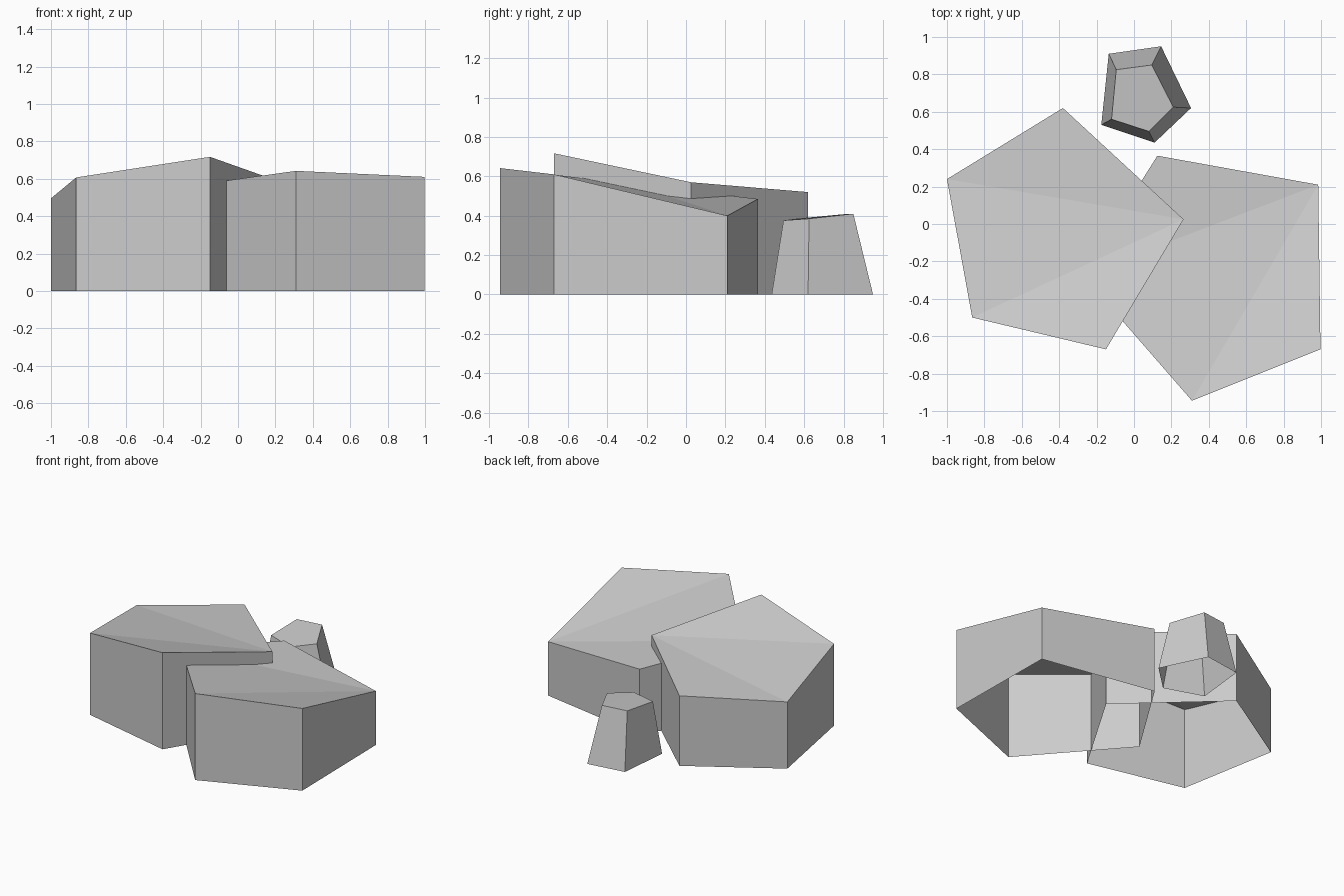
import bpy
import bmesh

cube = bpy.data.objects.get("Cube")
if cube:
    bpy.data.objects.remove(cube, do_unlink=True)

# Plain stone grey
stone = bpy.data.materials.new("stone grey")
stone.use_nodes = True
grey = (0.6, 0.6, 0.6, 1)
stone.diffuse_color = grey
stone.node_tree.nodes["Principled BSDF"].inputs["Base Color"].default_value = grey


def rock(name, top, base=None):
    """Faceted rock, open below: walls rise from base to a top fanned from its first corner.
    Corners run anticlockwise; without a base outline the walls are vertical."""
    base = base or [(x, y) for x, y, z in top]
    bm = bmesh.new()
    low = [bm.verts.new((x, y, 0)) for x, y in base]
    high = [bm.verts.new(p) for p in top]
    n = len(top)
    for i in range(n):
        j = (i + 1) % n
        bm.faces.new((low[i], low[j], high[j], high[i]))
    for i in range(1, n - 1):
        bm.faces.new((high[0], high[i], high[i + 1]))
    mesh = bpy.data.meshes.new(name)
    bm.to_mesh(mesh)
    bm.free()
    mesh.materials.append(stone)
    obj = bpy.data.objects.new(name, mesh)
    bpy.context.collection.objects.link(obj)
    return obj


# Tall slab on the -x side
rock("right_rock", [(0.265, 0.025, 0.57), (-0.38, 0.62, 0.52), (-1.0, 0.24, 0.495),
                    (-0.865, -0.5, 0.607), (-0.15, -0.67, 0.717)])

# Slab on the +x side, overlapping the first
rock("left_rock", [(0.985, 0.21, 0.4), (0.125, 0.365, 0.485), (-0.276, -0.272, 0.56),
                   (0.31, -0.945, 0.642), (0.997, -0.67, 0.61)])

# Small tapered stone behind
rock("small_rock",
     [(0.095, 0.85, 0.41), (-0.095, 0.825, 0.41), (-0.12, 0.56, 0.385),
      (0.08, 0.495, 0.376), (0.21, 0.625, 0.385)],
     [(0.145, 0.95), (-0.135, 0.91), (-0.175, 0.53), (0.11, 0.435), (0.305, 0.62)])
